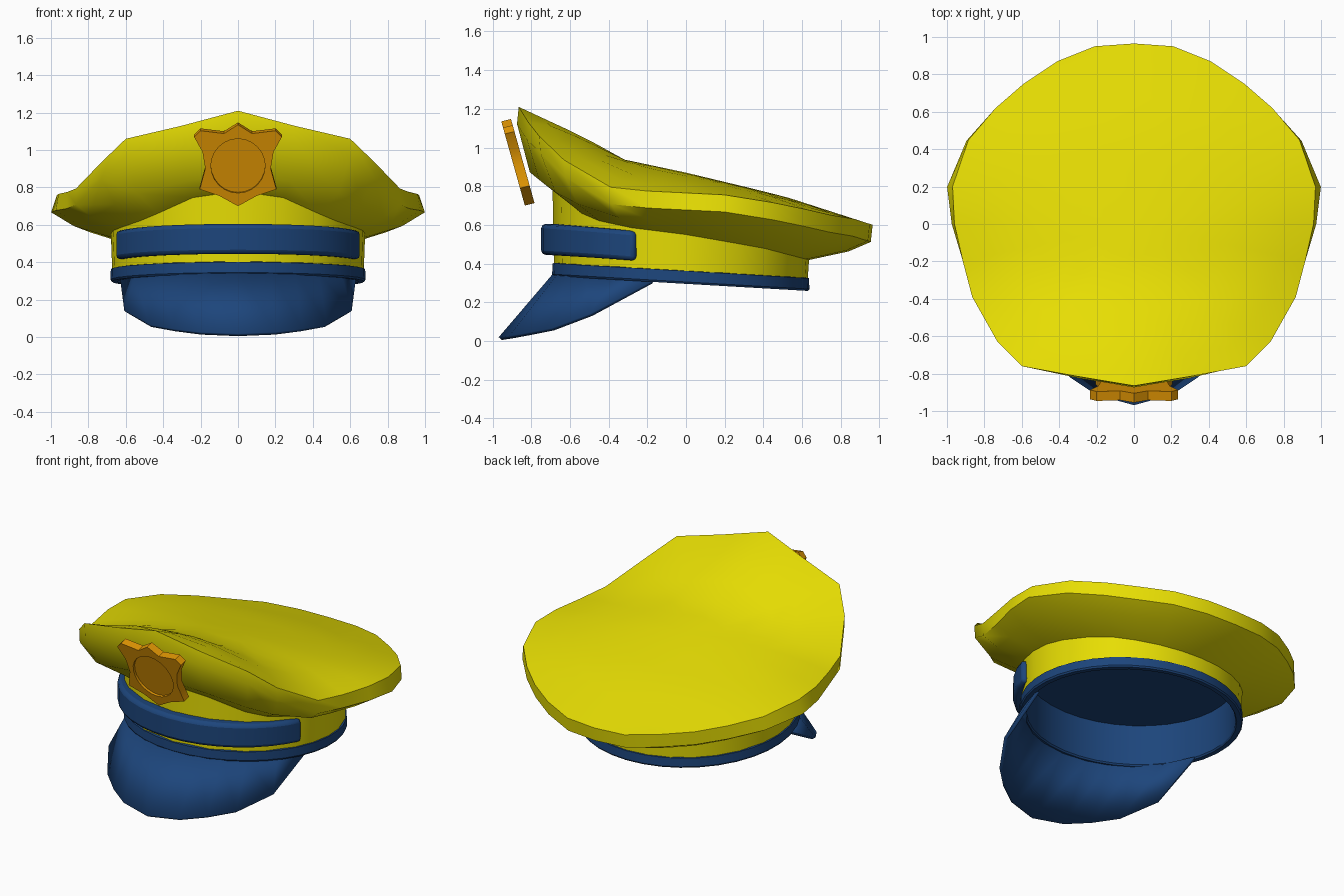
import bpy, bmesh
from math import sin, cos, atan2, radians, pi

cube = bpy.data.objects.get("Cube")
if cube:
    bpy.data.objects.remove(cube, do_unlink=True)


def material(name, rgb):
    m = bpy.data.materials.new(name)
    m.use_nodes = True
    m.diffuse_color = (*rgb, 1)
    m.node_tree.nodes["Principled BSDF"].inputs["Base Color"].default_value = (*rgb, 1)
    return m


YELLOW = material("yellow_cloth", (0.8, 0.73, 0.001))
BLUE = material("navy_blue", (0.012, 0.06, 0.2))
GOLD = material("orange_gold", (0.74, 0.3, 0.001))
MID = -0.027  # y of the head opening's centre


def interp(table, t):
    """Piecewise linear lookup in sorted (key, value) pairs."""
    if t <= table[0][0]:
        return table[0][1]
    for (a, u), (b, v) in zip(table, table[1:]):
        if t <= b:
            return u + (v - u) * (t - a) / (b - a)
    return table[-1][1]


def finish(name, bm, mat, angle=32):
    bmesh.ops.remove_doubles(bm, verts=bm.verts, dist=0.0005)
    bmesh.ops.recalc_face_normals(bm, faces=bm.faces)
    mesh = bpy.data.meshes.new(name)
    bm.to_mesh(mesh)
    bm.free()
    mesh.materials.append(mat)
    ob = bpy.data.objects.new(name, mesh)
    bpy.context.collection.objects.link(ob)
    bpy.ops.object.select_all(action='DESELECT')
    ob.select_set(True)
    bpy.context.view_layer.objects.active = ob
    bpy.ops.object.shade_smooth_by_angle(angle=radians(angle))
    return ob


def loft(rings, closed=True, caps=False):
    """Skin a list of rings that have equal point counts."""
    bm = bmesh.new()
    grid = [[bm.verts.new(p) for p in ring] for ring in rings]
    n = len(rings[0])
    for a, b in zip(grid, grid[1:]):
        for i in range(n if closed else n - 1):
            j = (i + 1) % n
            bm.faces.new((a[i], a[j], b[j], b[i]))
    if caps:
        bm.faces.new(grid[0])
        bm.faces.new(grid[-1])
    return bm


def mirrored(half):
    """Complete a loop whose first and last points lie on x = 0."""
    return half + [(-p[0], *p[1:]) for p in half[-2:0:-1]]


def opening(angle, r, z):
    """Point on the slightly oval head opening, angle measured from the front."""
    return (r * sin(angle), MID - .975 * r * cos(angle), z)


# Crown and band: rim outline, then rings inward over the top and down below
rim = [(0, -.865, 1.21), (.3, -.815, 1.13), (.6, -.76, 1.06), (.73, -.63, .935),
       (.865, -.39, .795), (.915, -.2, .775), (.96, 0, .765), (.97, .2, .755),
       (.885, .45, .715), (.74, .62, .68), (.59, .75, .65), (.41, .87, .63),
       (.21, .95, .605), (0, .965, .6)]
rim_z = [(y, z) for x, y, z in rim]
rim_x = [(y, x) for x, y, z in rim]
ridge_z = [(-.865, 1.21), (-.52, 1.05), (-.33, .94), (0, .87), (.5, .75), (.965, .6)]
joint_z = [(-.69, .78), (-.54, .66), (-.4, .6), (0, .55), (.4, .48), (.65, .415)]
flare = [(-.2, 1), (.2, 1.03), (.45, 1.012), (.75, 1)]


def trim_z(y):
    return interp([(-.69, .335), (.64, .258)], y)


def top_ring(s):
    ring = []
    for x, y, z in rim:
        px, py = x * s, y * s
        r = px / max(interp(rim_x, py), 0.01)
        zc = interp(ridge_z, py)
        ring.append((px, py, zc + (interp(rim_z, py) - zc) * min(r, 1) ** 1.9))
    return mirrored(ring)


lower, bulge, joint, hem = [], [], [], []
for x, y, z in rim:
    lo = (x * interp(flare, y), y * (1.01 if y < -.8 else .99), z - .088)
    a = atan2(x, MID - y)
    jo = opening(a, .68, 0)
    jz = interp(joint_z, jo[1])
    drop = .53 + .2 * max(0, cos(a)) ** 2
    lower.append(lo)
    bulge.append((lo[0] + (jo[0] - lo[0]) * .36, lo[1] + (jo[1] - lo[1]) * .36,
                  lo[2] + (jz - lo[2]) * drop))
    joint.append((jo[0], jo[1], jz))
    hx, hy, _ = opening(a, .672, 0)
    hem.append((hx, hy, trim_z(hy) + .04))
rings = [top_ring(s) for s in (0, .2, .38, .55, .7, .86)]
rings += [mirrored(r) for r in (rim, lower, bulge, joint, hem)]
finish("crown_and_band", loft(rings), YELLOW, 50)

# Blue trim around the opening, running up inside as a lining with a closed top
SEG = 36


def trim_ring(r, lift):
    pts = [opening(2 * pi * i / SEG, r, 0) for i in range(SEG)]
    return [(x, y, trim_z(y) + lift) for x, y, z in pts]


finish("trim_and_lining", loft([trim_ring(r, h) for r, h in (
    (.66, .07), (.68, .066), (.682, .01), (.675, 0), (.645, 0),
    (.638, .01), (.638, .28), (0, .28))]), BLUE)

# Visor: from the front of the trim down to a curved edge
edge = [(0, -.96, .012), (.2, -.905, .02), (.34, -.81, .037), (.47, -.69, .06),
        (.6, -.49, .135), (.62, -.18, .30)]
edge = [(-x, y, z) for x, y, z in edge[:0:-1]] + edge
angles = [0, 15, 27, 40, 57, 77]
angles = [-a for a in angles[:0:-1]] + angles
base = [opening(radians(a), .665 - .03 * (a / 77) ** 2, .345 - .03 * (a / 77) ** 2)
        for a in angles]
visor = finish("visor", loft([base, edge], closed=False), BLUE)
thick = visor.modifiers.new("thickness", 'SOLIDIFY')
thick.thickness = 0.022
thick.offset = 0

# Strap across the front of the band
sections = []
for i in range(-8, 9):
    a = radians(69.5) * i / 8
    t = (i / 8) ** 2
    out, lo, hi = .74 - .037 * t, .445 - .03 * t, .605 - .038 * t
    sections.append([opening(a, r, z) for r, z in
                     ((.65, lo), (out, lo), (out, hi), (.65, hi))])
strap = finish("strap", loft(sections, caps=True), BLUE)
bevel = strap.modifiers.new("soft_edges", 'BEVEL')
bevel.width = 0.022
bevel.segments = 2
bevel.limit_method = 'ANGLE'
bevel.angle_limit = radians(45)

# Badge: leaning shield plate with a round recess
shield = mirrored([(0, 1.135), (.075, 1.088), (.2, 1.103), (.235, 1.07), (.19, .99),
                   (.175, .9), (.205, .79), (.1, .755), (0, .7)])
disc = [(.145 * sin(2 * pi * i / 24), .915 + .145 * cos(2 * pi * i / 24))
        for i in range(24)]
bm = bmesh.new()


def badge_loop(points, depth):
    """Loop on the leaning plane, set back by depth."""
    return [bm.verts.new((x, -.955 + depth + (1.135 - z) * .28, z + depth * .25))
            for x, z in points]


def walls(a, b):
    for i in range(len(a)):
        j = (i + 1) % len(a)
        bm.faces.new((a[i], a[j], b[j], b[i]))


front, back = badge_loop(shield, 0), badge_loop(shield, .05)
lip, floor = badge_loop(disc, 0), badge_loop(disc, .015)
walls(front, back)
walls(lip, floor)
bm.faces.new(back)
bm.faces.new(floor)
loops = [bm.edges.get((l[i - 1], l[i])) for l in (front, lip) for i in range(len(l))]
bmesh.ops.triangle_fill(bm, edges=loops, use_beauty=True)
finish("badge", bm, GOLD)
